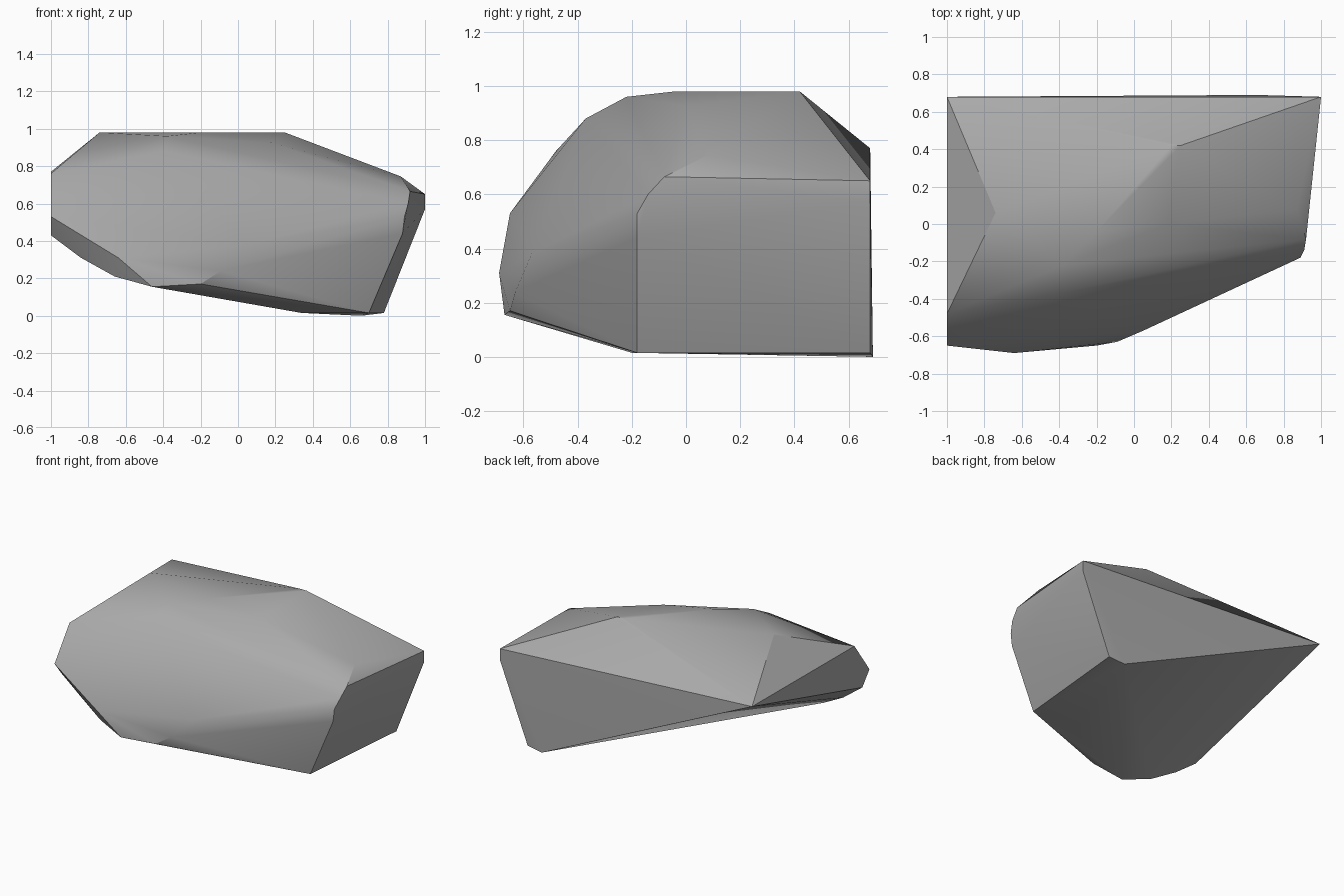
import bpy
import bmesh
import math
from mathutils import Vector

default_cube = bpy.data.objects.get("Cube")
if default_cube:
    bpy.data.objects.remove(default_cube, do_unlink=True)


def make_material(name, colour):
    """Flat single-colour material for viewport and render."""
    material = bpy.data.materials.new(name)
    material.use_nodes = True
    material.diffuse_color = colour
    shader = material.node_tree.nodes["Principled BSDF"]
    shader.inputs["Base Color"].default_value = colour
    shader.inputs["Roughness"].default_value = 0.9
    return material


def make_hull(name, corner_groups, material, sharp_angle):
    """Chiselled solid: the convex skin around groups of corner points."""
    mesh = bpy.data.meshes.new(name)
    bm = bmesh.new()
    for corners in corner_groups:
        for corner in corners:
            bm.verts.new(Vector(corner))
    result = bmesh.ops.convex_hull(bm, input=bm.verts[:])
    loose = set(result["geom_interior"]) | set(result["geom_unused"])
    loose_verts = [g for g in loose if isinstance(g, bmesh.types.BMVert)]
    bmesh.ops.delete(bm, geom=loose_verts, context="VERTS")
    # Merge nearly coplanar triangles into clean facets
    bmesh.ops.dissolve_limit(bm, angle_limit=math.radians(1),
                             verts=bm.verts[:], edges=bm.edges[:])
    bmesh.ops.recalc_face_normals(bm, faces=bm.faces[:])
    bm.to_mesh(mesh)
    bm.free()
    mesh.materials.append(material)
    rock = bpy.data.objects.new(name, mesh)
    bpy.context.collection.objects.link(rock)
    bpy.ops.object.select_all(action="DESELECT")
    rock.select_set(True)
    bpy.context.view_layer.objects.active = rock
    bpy.ops.object.shade_smooth_by_angle(angle=sharp_angle)
    return rock


# Crown of the boulder, rolling over towards the front
crown = [(-.74, .06, .98), (.25, .42, .98), (.2, .42, .98), (-.2, -.04, .98),
         (.18, 0, .925), (-.38, -.22, .96), (-.4, -.37, .88)]

# Flat cleaved end on the right side of the model
right_end = [(-1, .68, .77), (-1, -.48, .76), (-1, -.65, .53), (-1, -.57, .43)]

# Broken end on the left side, with a chipped front edge
left_end = [(1, .68, .65), (1, .68, .57), (.78, .68, .015), (.7, -.18, .015),
            (.88, -.18, .44), (.89, -.18, .53), (.91, -.14, .6),
            (.92, -.08, .665), (.87, .08, .745)]

# Bulging front belly
belly = [(-.64, -.69, .31), (-.46, -.67, .155), (-.2, -.65, .17),
         (-.09, -.63, .24), (.05, -.57, .38)]

# Sloping underside and the back foot it rests on
underside = [(-.84, -.58, .31), (-.66, -.62, .21), (.34, -.2, .015),
             (.66, .69, 0)]

stone = make_material("stone_grey", (.4, .4, .4, 1))
make_hull("boulder", [crown, right_end, left_end, belly, underside],
          stone, math.radians(30))
